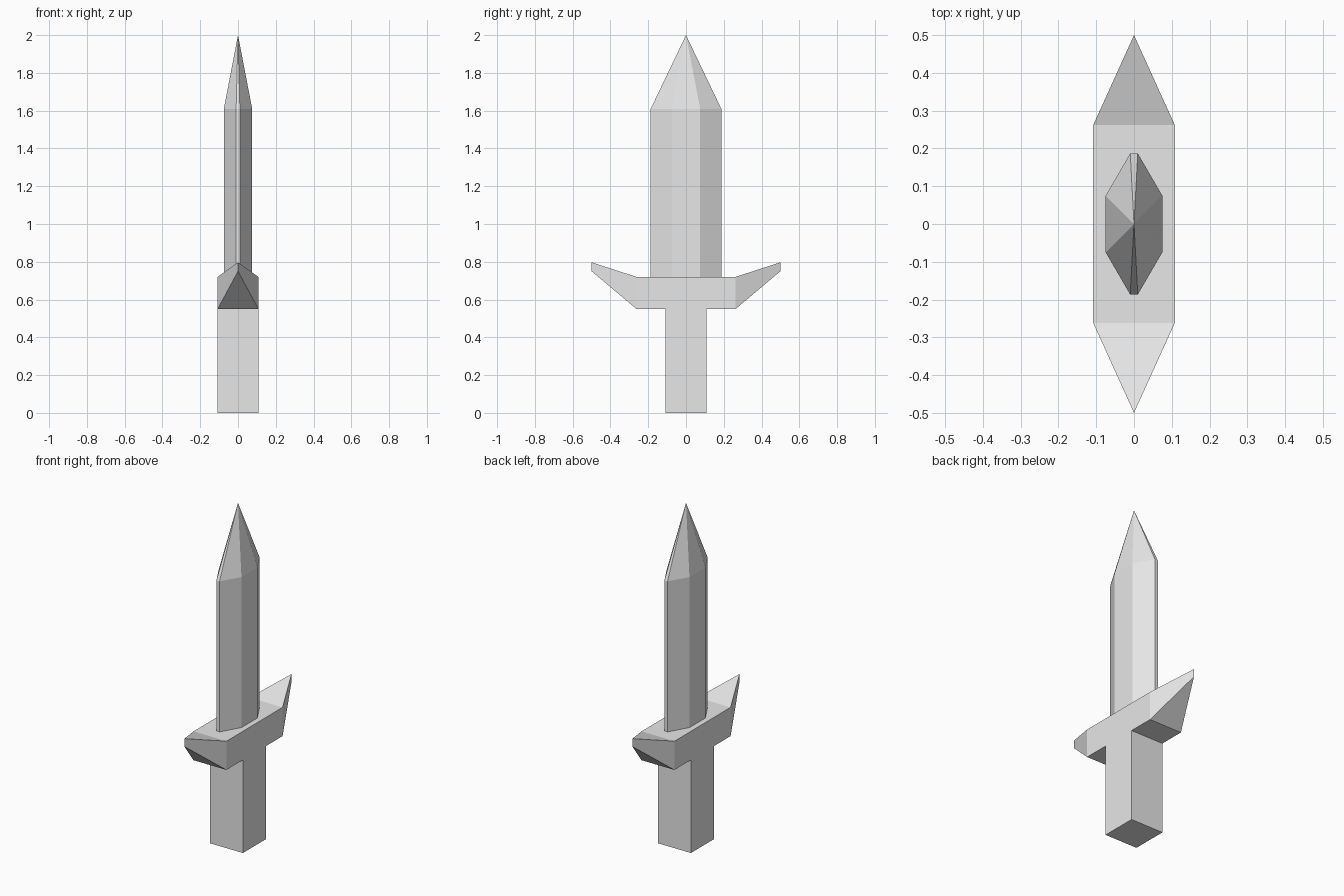
import bpy
import bmesh

cube = bpy.data.objects.get("Cube")
if cube:
    bpy.data.objects.remove(cube, do_unlink=True)

COLOUR = (0.8, 0.8, 0.8, 1.0)
grey = bpy.data.materials.new("light_grey")
grey.use_nodes = True
grey.diffuse_color = COLOUR
grey.node_tree.nodes["Principled BSDF"].inputs["Base Color"].default_value = COLOUR


def finish(name, bm):
    """Turn a bmesh into a flat-shaded object."""
    bmesh.ops.recalc_face_normals(bm, faces=bm.faces)
    mesh = bpy.data.meshes.new(name)
    bm.to_mesh(mesh)
    bm.free()
    mesh.materials.append(grey)
    obj = bpy.data.objects.new(name, mesh)
    bpy.context.collection.objects.link(obj)
    return obj


def add_ring(bm, outline, z):
    return [bm.verts.new((x, y, z)) for x, y in outline]


def bridge(bm, low, high):
    for i in range(len(low)):
        j = (i + 1) % len(low)
        bm.faces.new((low[i], low[j], high[j], high[i]))


def rectangle(half_x, half_y):
    return [(-half_x, -half_y), (half_x, -half_y), (half_x, half_y), (-half_x, half_y)]


HALF = 0.108
GUARD_LOW, GUARD_HIGH = 0.55, 0.72

# Grip: square post, open where it meets the guard
bm = bmesh.new()
base = add_ring(bm, rectangle(HALF, HALF), 0)
bm.faces.new(base)
bridge(bm, base, add_ring(bm, rectangle(HALF, HALF), GUARD_LOW))
finish("grip", bm)

# Guard: central block with two upswept wings ending in an upright edge
bm = bmesh.new()
low = add_ring(bm, rectangle(HALF, 0.262), GUARD_LOW)
high = add_ring(bm, rectangle(HALF, 0.262), GUARD_HIGH)
bm.faces.new(low)
bm.faces.new(high)
for a, b, side in ((0, 1, -1), (2, 3, 1)):
    tip_low = bm.verts.new((0, side * 0.5, 0.75))
    tip_high = bm.verts.new((0, side * 0.5, 0.797))
    bm.faces.new((low[a], low[b], tip_low))
    bm.faces.new((high[a], high[b], tip_high))
    for i in (a, b):
        bm.faces.new((low[i], high[i], tip_high, tip_low))
for a, b in ((1, 2), (3, 0)):
    bm.faces.new((low[a], low[b], high[b], high[a]))
finish("guard", bm)

# Blade: eight-sided bar with blunted edges and a pointed tip
right_half = [(0.01, -0.187), (0.075, -0.075), (0.075, 0.075), (0.01, 0.187)]
outline = right_half + [(-x, -y) for x, y in right_half]
bm = bmesh.new()
foot = add_ring(bm, outline, GUARD_HIGH)
shoulder = add_ring(bm, outline, 1.61)
bridge(bm, foot, shoulder)
point = bm.verts.new((0, 0, 2))
for i, v in enumerate(shoulder):
    bm.faces.new((v, shoulder[(i + 1) % len(shoulder)], point))
finish("blade", bm)
